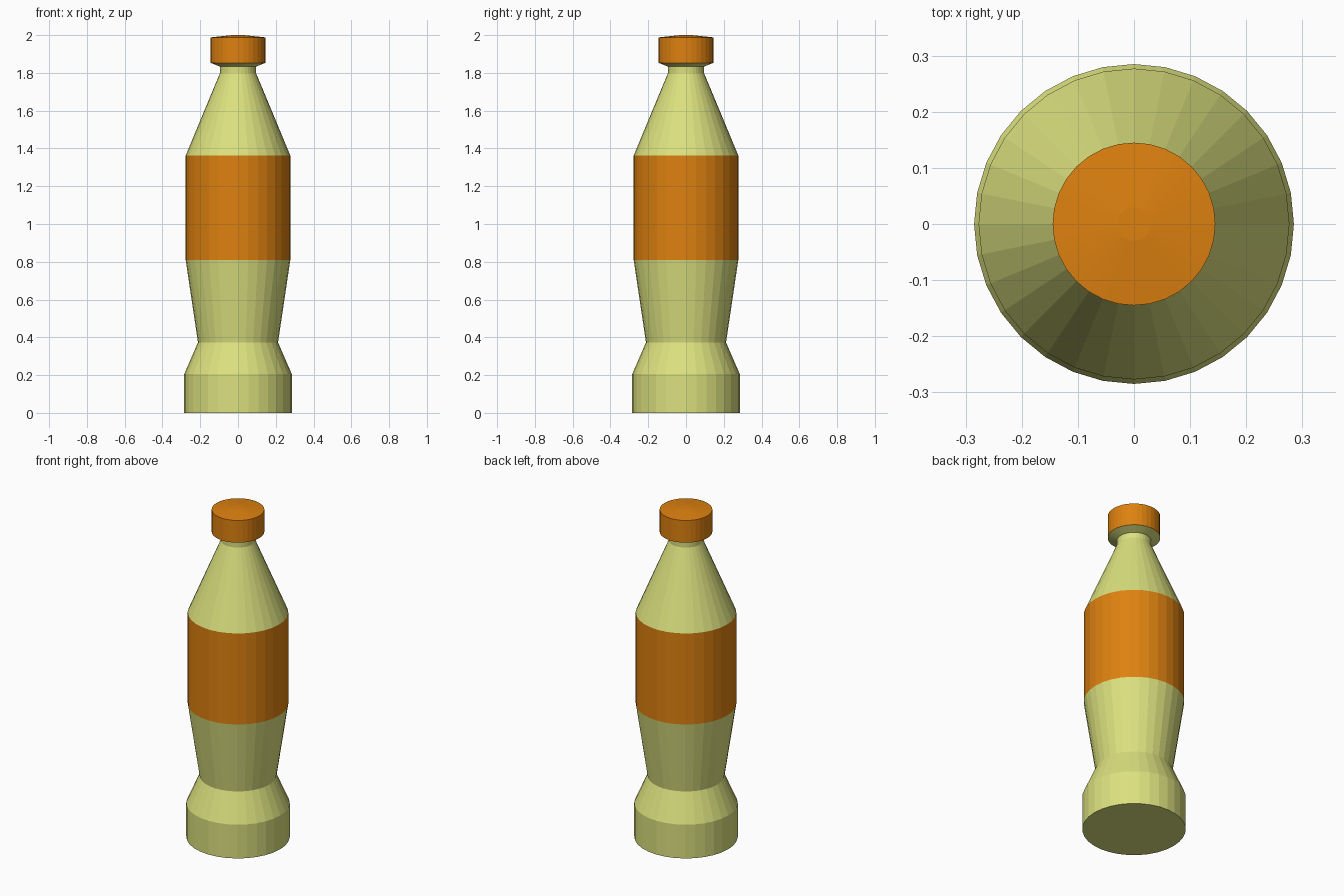
import bpy, bmesh
from math import cos, sin, tau

if "Cube" in bpy.data.objects:
    bpy.data.objects.remove(bpy.data.objects["Cube"])

SIDES = 32


def material(name, color):
    mat = bpy.data.materials.new(name)
    mat.diffuse_color = color
    mat.use_nodes = True
    mat.node_tree.nodes["Principled BSDF"].inputs["Base Color"].default_value = mat.diffuse_color
    return mat


def lathe(name, profile, mat):
    """Revolve (radius, z) points around z; radius 0 becomes a single pole."""
    bm = bmesh.new()
    rings = []
    for r, z in profile:
        n = SIDES if r > 0 else 1
        rings.append([bm.verts.new((r * cos(tau * i / SIDES),
                                    r * sin(tau * i / SIDES), z)) for i in range(n)])
    for low, high in zip(rings, rings[1:]):
        for i in range(SIDES):
            j = (i + 1) % SIDES
            corners = [low[i % len(low)], low[j % len(low)],
                       high[j % len(high)], high[i % len(high)]]
            bm.faces.new(list(dict.fromkeys(corners)))
    mesh = bpy.data.meshes.new(name)
    bm.to_mesh(mesh)
    bm.free()
    mesh.materials.append(mat)
    obj = bpy.data.objects.new(name, mesh)
    bpy.context.collection.objects.link(obj)
    return obj


glass = material("pale_green", (0.71, 0.75, 0.21, 1))
orange = material("orange", (0.73, 0.22, 0.005, 1))

# Base, pinched waist and flare up to the label
lathe("lower_body", [(0, 0), (0.285, 0), (0.285, 0.205), (0.212, 0.373),
                     (0.277, 0.81)], glass)
# Wrap-around label band
lathe("label", [(0.277, 0.81), (0.277, 1.363)], orange)
# Tapered shoulder, neck and the flared lip beneath the cap
lathe("shoulder_and_neck", [(0.277, 1.363), (0.095, 1.80), (0.095, 1.833),
                            (0.145, 1.853)], glass)
# Cap with a slightly domed top
lathe("cap", [(0.145, 1.853), (0.145, 1.988), (0.03, 2.0), (0, 2.0)], orange)
